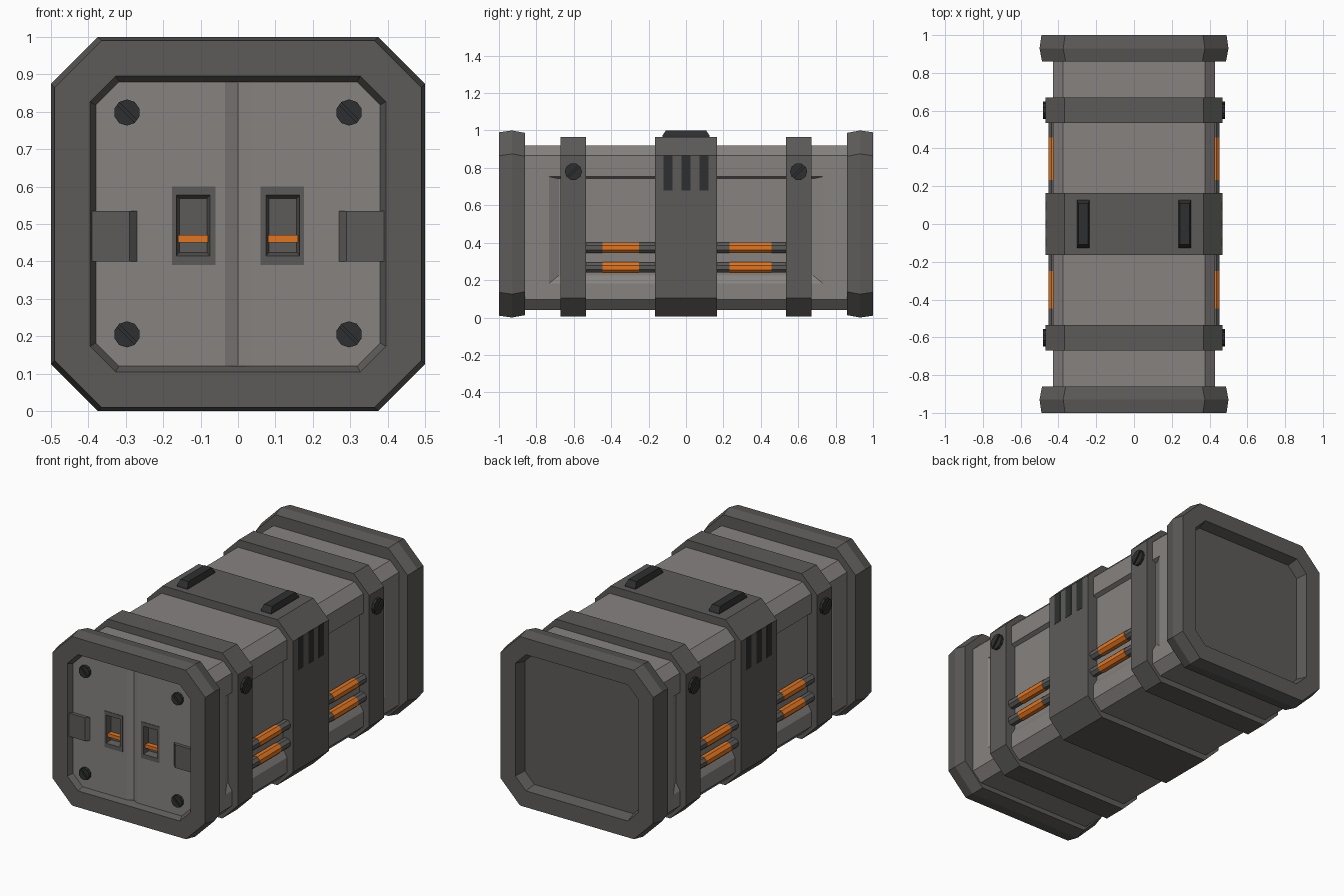
import bpy, bmesh, math
from mathutils import Vector, Matrix

if "Cube" in bpy.data.objects:
    bpy.data.objects.remove(bpy.data.objects["Cube"], do_unlink=True)


def material(name, rgb):
    m = bpy.data.materials.new(name)
    m.use_nodes = True
    m.diffuse_color = (*rgb, 1)
    m.node_tree.nodes["Principled BSDF"].inputs["Base Color"].default_value = (*rgb, 1)
    return m


LIGHT = material("light warm grey", (0.24, 0.224, 0.217))
GREY = material("mid grey", (0.108, 0.105, 0.1))
DARK = material("near black", (0.027, 0.028, 0.029))
ORANGE = material("orange", (0.75, 0.18, 0.017))


def finish(name, bm, *mats):
    bmesh.ops.recalc_face_normals(bm, faces=bm.faces)
    me = bpy.data.meshes.new(name)
    bm.to_mesh(me)
    bm.free()
    for m in mats:
        me.materials.append(m)
    ob = bpy.data.objects.new(name, me)
    bpy.context.collection.objects.link(ob)
    return ob


def loft(name, loops, *mats, ring=False, bands={}):
    """Bridge loops of points; cap both ends, or join last to first for a ring."""
    bm = bmesh.new()
    rows = [[bm.verts.new(p) for p in loop] for loop in loops]
    n = len(rows[0])
    pairs = list(zip(rows, rows[1:])) + ([(rows[-1], rows[0])] if ring else [])
    for k, (a, b) in enumerate(pairs):
        for i in range(n):
            j = (i + 1) % n
            bm.faces.new((a[i], a[j], b[j], b[i])).material_index = bands.get(k, 0)
    if not ring:
        bm.faces.new(rows[0])
        bm.faces.new(rows[-1])
    return finish(name, bm, *mats)


def octagon(y, h, c, zc=0.5, hz=None):
    """Chamfered rectangle across the length of the case."""
    hz = hz or h
    pts = [(h, hz - c), (h - c, hz), (c - h, hz), (-h, hz - c),
           (-h, c - hz), (c - h, -hz), (h - c, -hz), (h, c - hz)]
    return [Vector((x, y, zc + z)) for x, z in pts]


def rect_y(y, x0, x1, z0, z1):
    return [(x0, y, z0), (x1, y, z0), (x1, y, z1), (x0, y, z1)]


def rect_x(x, y0, y1, z0, z1):
    return [(x, y0, z0), (x, y1, z0), (x, y1, z1), (x, y0, z1)]


def rect_z(z, x0, x1, y0, y1):
    return [(x0, y0, z), (x1, y0, z), (x1, y1, z), (x0, y1, z)]


def cut(target, cutter):
    cutter.hide_render = True
    mod = target.modifiers.new("cut", 'BOOLEAN')
    mod.operation = 'DIFFERENCE'
    mod.solver = 'EXACT'
    mod.object = cutter
    bpy.context.view_layer.objects.active = target
    bpy.ops.object.modifier_apply(modifier=mod.name)
    bpy.data.objects.remove(cutter, do_unlink=True)


def bolt(name, place, normal, r, h):
    """Ten-sided slotted screw head: a washer with two half heads on it."""
    bm = bmesh.new()
    bmesh.ops.create_cone(bm, cap_ends=True, segments=10, radius1=r, radius2=r, depth=h)
    for side in (-1, 1):
        half = bmesh.ops.create_cone(bm, cap_ends=True, segments=10, radius1=r,
                                     radius2=r, depth=h,
                                     matrix=Matrix.Translation((0, 0, h)))
        vs = half["verts"]
        geom = vs + list({e for v in vs for e in v.link_edges}) + \
            list({f for v in vs for f in v.link_faces})
        d = Vector((side, side, 0)).normalized()
        res = bmesh.ops.bisect_plane(bm, geom=geom, plane_co=d * r * 0.12,
                                     plane_no=d, clear_inner=True)
        rim = [e for e in res["geom_cut"] if isinstance(e, bmesh.types.BMEdge)]
        bmesh.ops.holes_fill(bm, edges=rim)
    rot = Vector((0, 0, 1)).rotation_difference(Vector(normal)).to_matrix().to_4x4()
    bm.transform(Matrix.Translation(place) @ rot)
    return finish(name, bm, DARK)


# Main body with a shallow sloped recess in each side
body = loft("body", [octagon(y, 0.43, 0.055, 0.48, 0.44) for y in (-0.865, 0.87)], LIGHT)
for s in (-1, 1):
    cut(body, loft("recess_cutter", [rect_x(s * 0.44, -0.752, 0.752, 0.165, 0.757),
                                     rect_x(s * 0.405, -0.68, 0.68, 0.225, 0.742)], LIGHT))

# End frames: open ring at the front, recessed cover at the back
rim = [(0.86, 0.487), (0.93, 0.5), (1.0, 0.49)]
loft("front_frame",
     [octagon(-y, h, 0.125) for y, h in rim] +
     [octagon(-1.0, 0.395, 0.068), octagon(-0.97, 0.38, 0.062),
      octagon(-0.86, 0.38, 0.062)], GREY, ring=True)
loft("back_frame",
     [octagon(y, h, 0.125) for y, h in rim] +
     [octagon(1.0, 0.395, 0.068), octagon(0.935, 0.38, 0.062)], GREY)

# Straps and the broad middle band
for name, y, w in (("front_strap", -0.602, 0.068), ("back_strap", 0.602, 0.068),
                   ("middle_band", 0, 0.165)):
    loft(name, [octagon(y + k * w, 0.468, 0.1, 0.485, 0.48) for k in (-1, 1)], GREY)

# Front door panel with a shallow centre groove and two latch openings
panel = loft("door_panel", [octagon(y, 0.384, 0.064) for y in (-0.97, -0.9)], LIGHT)
cut(panel, loft("groove_cutter", [[(-0.055, -0.98, z), (0.055, -0.98, z), (0, -0.953, z)]
                                  for z in (0.05, 0.95)], LIGHT))
for s, side in ((-1, "right"), (1, "left")):
    cut(panel, loft("latch_cutter", [rect_y(y, s * 0.063, s * 0.172, 0.393, 0.597)
                                     for y in (-0.99, -0.926)], LIGHT))
    loft(side + "_latch_frame",
         [rect_y(-0.92, s * 0.06, s * 0.176, 0.39, 0.6),
          rect_y(-0.973, s * 0.06, s * 0.176, 0.39, 0.6),
          rect_y(-0.973, s * 0.075, s * 0.165, 0.415, 0.577),
          rect_y(-0.938, s * 0.083, s * 0.157, 0.424, 0.568)], GREY)
    loft(side + "_latch_handle", [rect_y(y, s * 0.08, s * 0.16, 0.45, 0.47)
                                  for y in (-0.936, -0.966)], ORANGE)
    # Hinge block on the outer edge of the door
    loft(side + "_hinge_block", [rect_y(-0.96, s * 0.26, s * 0.395, 0.4, 0.535),
                                 rect_y(-0.99, s * 0.29, s * 0.391, 0.4, 0.535)], GREY)
    for z, level in ((0.205, "lower"), (0.798, "upper")):
        bolt(f"{side}_{level}_door_bolt", (s * 0.297, -0.972, z), (0, -1, 0), 0.035, 0.01)

    # Grip block on top of the band
    loft(side + "_top_grip", [rect_z(0.96, s * 0.235, s * 0.302, -0.128, 0.128),
                              rect_z(0.972, s * 0.235, s * 0.302, -0.126, 0.126),
                              rect_z(1.0, s * 0.243, s * 0.294, -0.108, 0.108)], DARK)

    # Vent slots on the band
    for i in (-1, 0, 1):
        y = i * 0.095
        loft(f"{side}_vent_{i + 2}", [rect_x(s * x, y - 0.024, y + 0.024, 0.68, 0.866)
                                      for x in (0.465, 0.4695)], DARK)

    # Side bolts, and pipes with an orange middle section
    for f, end, a, b in ((-1, "front", 0.25, 0.447), (1, "back", 0.232, 0.457)):
        bolt(f"{side}_{end}_strap_bolt", (s * 0.469, f * 0.602, 0.78), (s, 0, 0), 0.046, 0.009)
        for z, level in ((0.267, "lower"), (0.373, "upper")):
            def circle(y, r):
                return [(s * 0.425 + r * math.cos(t), f * y, z + r * math.sin(t))
                        for t in (math.tau * (k + 0.5) / 8 for k in range(8))]
            loft(f"{side}_{end}_{level}_pipe",
                 [circle(0.15, 0.029), circle(a, 0.029), circle(a, 0.031),
                  circle(b, 0.031), circle(b, 0.029), circle(0.55, 0.029)],
                 GREY, ORANGE, bands={1: 1, 2: 1, 3: 1})
